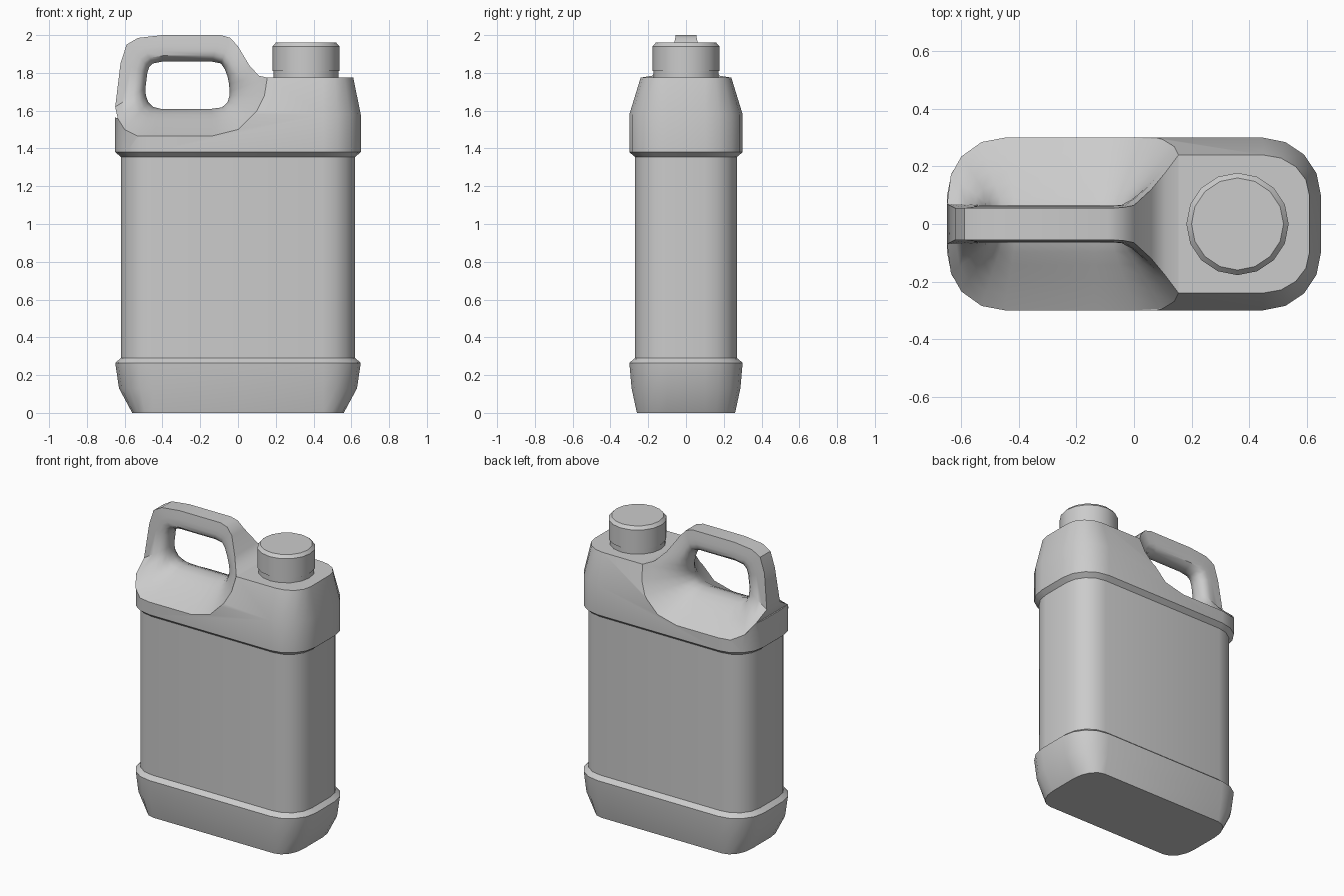
import bpy, bmesh
from math import sin, cos, pi, radians

if "Cube" in bpy.data.objects:
    bpy.data.objects.remove(bpy.data.objects["Cube"])


def finish(name, bm, angle=30):
    bmesh.ops.recalc_face_normals(bm, faces=bm.faces)
    me = bpy.data.meshes.new(name)
    bm.to_mesh(me)
    bm.free()
    ob = bpy.data.objects.new(name, me)
    bpy.context.collection.objects.link(ob)
    if angle:
        smooth(ob, angle)
    return ob


def smooth(ob, angle):
    bpy.ops.object.select_all(action='DESELECT')
    ob.select_set(True)
    bpy.context.view_layer.objects.active = ob
    bpy.ops.object.shade_smooth_by_angle(angle=radians(angle))


def bridge(bm, a, b):
    for i in range(len(a)):
        j = (i + 1) % len(a)
        bm.faces.new((a[i], a[j], b[j], b[i]))


def loft(name, rings, angle=30):
    bm = bmesh.new()
    loops = [[bm.verts.new(p) for p in r] for r in rings]
    for a, b in zip(loops, loops[1:]):
        bridge(bm, a, b)
    bm.faces.new(loops[0])
    bm.faces.new(loops[-1])
    return finish(name, bm, angle)


def section(hx, hy, z, cx=0.45, cy=0.1, n=4):
    # rounded rectangle with fixed corner centres
    pts = []
    for q, (sx, sy) in enumerate(((1, 1), (-1, 1), (-1, -1), (1, -1))):
        for k in range(n + 1):
            a = (q + k / n) * pi / 2
            pts.append((sx * cx + (hx - cx) * cos(a), sy * cy + (hy - cy) * sin(a), z))
    return pts


def circle(r, z, x=0.36, n=16):
    return [(x + r * cos(2 * pi * i / n), r * sin(2 * pi * i / n), z) for i in range(n)]


# bottle body: base, recessed label panel, shoulder
body = loft("bottle_body", [section(*s) for s in (
    (0.56, 0.26, 0), (0.63, 0.288, 0.13), (0.65, 0.30, 0.265), (0.62, 0.27, 0.29),
    (0.62, 0.27, 1.355), (0.65, 0.30, 1.38), (0.65, 0.30, 1.58), (0.61, 0.24, 1.775))], 0)

# handle outline (x, z, half width) and matching hole outline (x, z)
outer = [(-.53, 1.985, .055), (-.40, 2.0, .055), (-.09, 2.0, .055), (-.04, 1.985, .057),
         (0, 1.94, .065), (.06, 1.84, .12), (.11, 1.785, .18), (.155, 1.775, .24),
         (.14, 1.68, .269), (.10, 1.60, .294), (0, 1.50, .30), (-.14, 1.465, .30),
         (-.45, 1.465, .30), (-.53, 1.465, .285), (-.60, 1.50, .235), (-.637, 1.56, .17),
         (-.65, 1.62, .07), (-.622, 1.85, .055), (-.59, 1.95, .055)]
hole = [(-.45, 1.85), (-.40, 1.86), (-.14, 1.86), (-.09, 1.85), (-.07, 1.82), (-.055, 1.78),
        (-.047, 1.74), (-.045, 1.70), (-.045, 1.68), (-.055, 1.645), (-.085, 1.617),
        (-.14, 1.61), (-.41, 1.61), (-.45, 1.62), (-.475, 1.645), (-.488, 1.68),
        (-.49, 1.72), (-.48, 1.80), (-.47, 1.83)]

# cut the handle region out of the body
outline = [(x, z) for x, z, y in outer[7:16]] + [(-.8, 1.6), (-.8, 2.1), (.155, 2.1)]
cutter = loft("handle_cutter", [[(x, y, z) for x, z in outline] for y in (-0.5, 0.5)], 0)
mod = body.modifiers.new("cut", 'BOOLEAN')
mod.operation = 'DIFFERENCE'
mod.solver = 'EXACT'
mod.object = cutter
bpy.context.view_layer.objects.active = body
bpy.ops.object.modifier_apply(modifier=mod.name)
bpy.data.objects.remove(cutter)
smooth(body, 30)

# handle: sides sweep from the outline in to the rounded hole
bm = bmesh.new()
steps = [(0, 1, 0), (.2, .76, .24), (.4, .54, .46), (.6, .32, .66), (.78, .15, .75),
         (.92, .04, .55), (1, 0, 0)]
inner = [bm.verts.new((x, 0, z)) for x, z in hole]
edges = []
for side in (-1, 1):
    prev = None
    for s, a, b in steps:
        if s == 1:
            ring = inner
        else:
            ring = [bm.verts.new((x + (hx - x) * s, side * (a * y + b * 0.07), z + (hz - z) * s))
                    for (x, z, y), (hx, hz) in zip(outer, hole)]
        if prev:
            bridge(bm, prev, ring)
        else:
            edges.append(ring)
        prev = ring
bridge(bm, *edges)
finish("handle", bm, 38)

# neck and screw cap
loft("neck", [circle(0.172, 1.76), circle(0.172, 1.815)])
loft("screw_cap", [circle(0.178, 1.81), circle(0.178, 1.94), circle(0.16, 1.96)])
